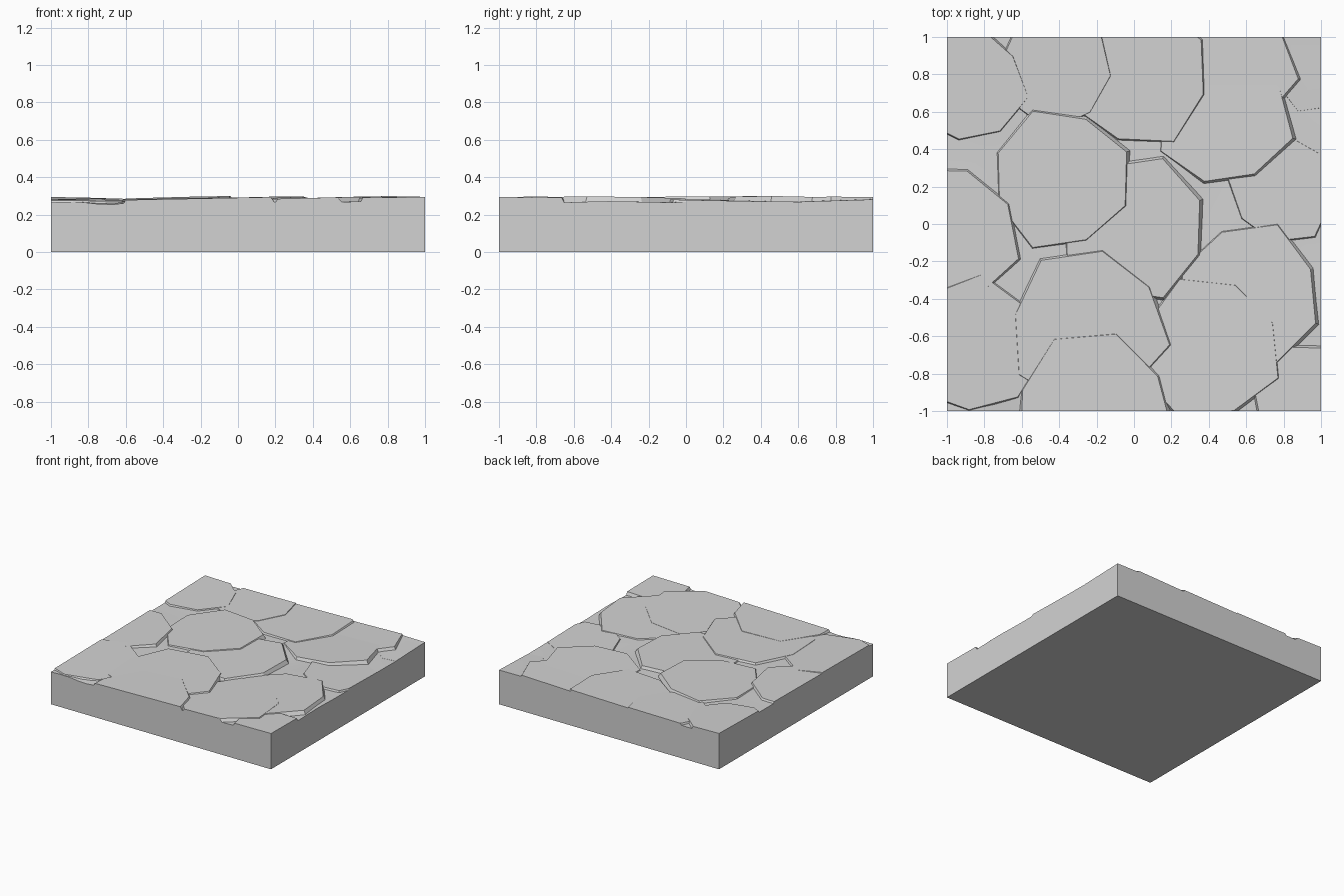
import bpy, bmesh
from math import pi, cos, sin, exp
from mathutils import Vector, noise

cube = bpy.data.objects.get("Cube")
if cube:
    bpy.data.objects.remove(cube, do_unlink=True)

stone = bpy.data.materials.new("grey_stone")
stone.use_nodes = True
colour = (0.65, 0.65, 0.65, 1)
stone.diffuse_color = colour
stone.node_tree.nodes["Principled BSDF"].inputs["Base Color"].default_value = colour


def finish(bm, name):
    """Turn the bmesh into a smooth object with sharp edges kept."""
    bmesh.ops.recalc_face_normals(bm, faces=bm.faces[:])
    mesh = bpy.data.meshes.new(name)
    bm.to_mesh(mesh)
    bm.free()
    mesh.materials.append(stone)
    obj = bpy.data.objects.new(name, mesh)
    bpy.context.collection.objects.link(obj)
    bpy.ops.object.select_all(action="DESELECT")
    obj.select_set(True)
    bpy.context.view_layer.objects.active = obj
    bpy.ops.object.shade_smooth_by_angle(angle=pi / 9)


def ground_height(x, y):
    """Gently rolling ground with a notch in the front edge."""
    roll = noise.noise(Vector((x * 2.5, y * 2.5, 4)))
    notch = exp(-((x + 0.7) ** 2 + (y + 1) ** 2) / 0.012)
    return 0.269 + 0.009 * roll - 0.016 * notch


# Square slab with an uneven top
bm = bmesh.new()
bmesh.ops.create_grid(bm, x_segments=24, y_segments=24, size=1)
for v in bm.verts:
    v.co.z = ground_height(v.co.x, v.co.y)
rim = [e for e in bm.edges if e.is_boundary]
skirt = bmesh.ops.extrude_edge_only(bm, edges=rim)["geom"]
for v in skirt:
    if isinstance(v, bmesh.types.BMVert):
        v.co.z = 0
base_rim = [e for e in skirt if isinstance(e, bmesh.types.BMEdge)
            and all(v.co.z == 0 for v in e.verts)]
bmesh.ops.contextual_create(bm, geom=base_rim)
finish(bm, "slab")


def flagstone(name, x, y, radius, turn, top, tilt_x, tilt_y):
    """Tilted eight-sided stone, trimmed to the slab's square outline."""
    bm = bmesh.new()
    rings = []
    for scale, drop in ((1, 0), (1.05, 0.03), (1.05, 0.1)):
        ring = []
        for i in range(8):
            a = turn + (i + 0.5) * pi / 4
            r = radius * (1 + 0.07 * sin(i * 2.3 + x * 9))
            dx, dy = r * cos(a), r * sin(a)
            z = min(top + tilt_x * dx + tilt_y * dy, 0.3) - drop
            ring.append(bm.verts.new((x + dx * scale, y + dy * scale, z)))
        rings.append(ring)
    centre = bm.verts.new((x, y, top))
    for i in range(8):
        j = (i + 1) % 8
        bm.faces.new((rings[0][i], rings[0][j], centre))
        for upper, lower in zip(rings, rings[1:]):
            bm.faces.new((upper[i], lower[i], lower[j], upper[j]))
    bm.faces.new(rings[-1][::-1])
    for side in ((1, 0, 0), (-1, 0, 0), (0, 1, 0), (0, -1, 0)):
        cut = bmesh.ops.bisect_plane(
            bm, geom=bm.verts[:] + bm.edges[:] + bm.faces[:],
            plane_co=side, plane_no=side, clear_outer=True)["geom_cut"]
        edges = [e for e in cut if isinstance(e, bmesh.types.BMEdge)]
        if edges:
            bmesh.ops.holes_fill(bm, edges=edges, sides=0)
    finish(bm, name)


# Overlapping stones: x, y, radius, turn, top height, tilt along x and y
flagstones = {
    "middle_stone": (0, -.02, .38, 0, .288, .025, .01),
    "middle_left_stone": (-.39, .24, .37, 0, .287, .03, .015),
    "left_stone": (-1, -.07, .38, .1, .279, .02, .01),
    "back_right_stone": (.48, .57, .36, .1, .287, .03, -.015),
    "back_edge_stone": (.5, .85, .36, .2, .285, .03, 0),
    "right_stone": (.61, -.38, .38, 0, .287, .025, -.01),
    "front_right_stone": (.4, -.67, .38, 0, .286, .025, -.01),
    "front_left_stone": (-.85, -.65, .36, .3, .278, -.01, .01),
    "front_middle_stone": (-.25, -.56, .42, .2, .284, .015, .01),
    "front_edge_stone": (-.22, -1, .42, .1, .286, .02, 0),
    "back_left_stone": (-.88, .74, .3, .2, .287, -.02, .02),
    "back_middle_stone": (.02, .8, .38, .1, .285, .02, .01),
    "back_gap_stone": (-.42, .82, .3, .3, .283, .01, .02),
    "back_corner_stone": (1, .9, .3, 0, .278, -.01, .03),
    "right_edge_stone": (.8, .18, .28, .2, .277, -.01, -.02),
    "front_corner_stone": (.95, -.95, .32, .1, .293, .01, -.01),
}
for name, values in flagstones.items():
    flagstone(name, *values)
